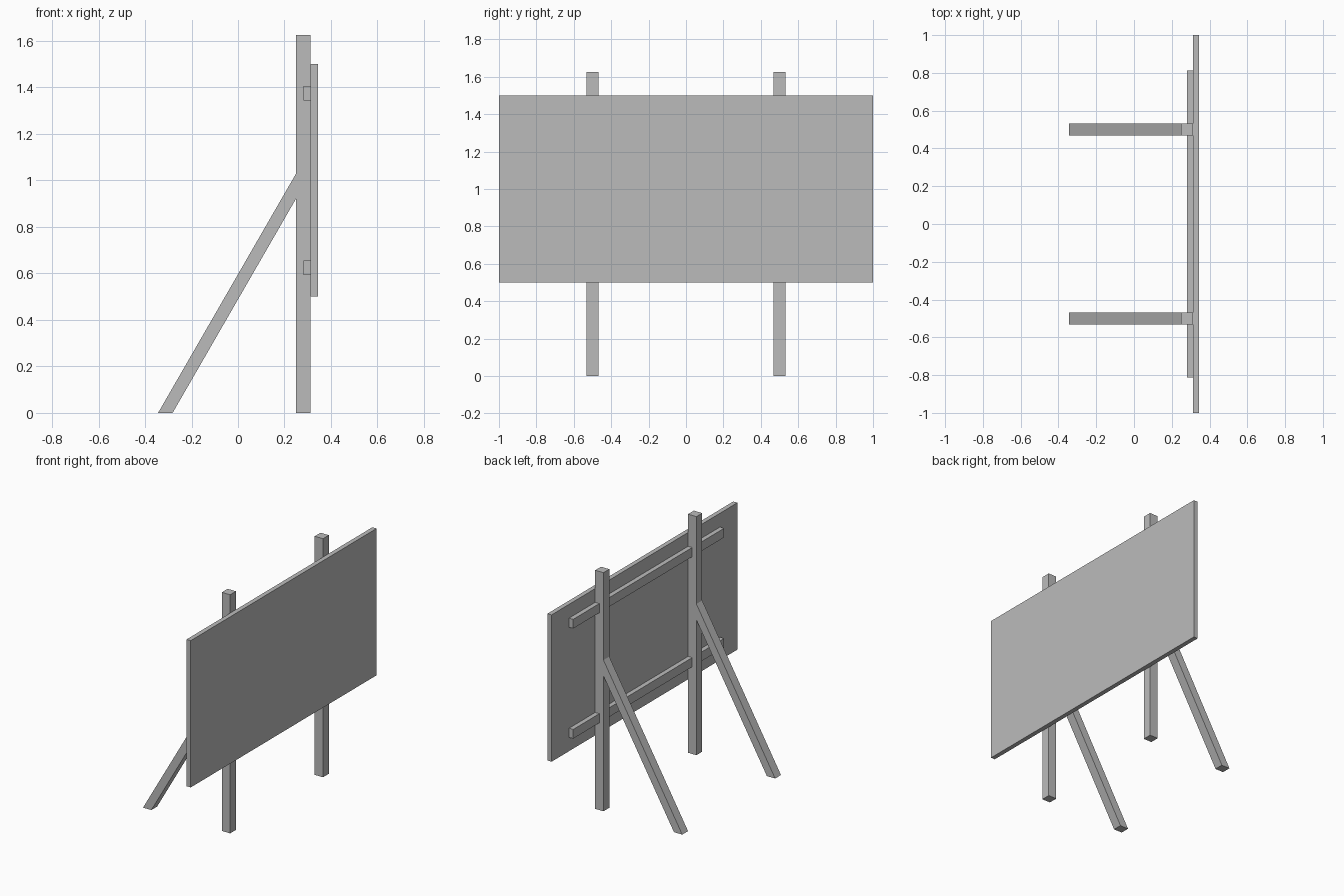
import bpy

cube = bpy.data.objects.get("Cube")
if cube:
    bpy.data.objects.remove(cube, do_unlink=True)

# One plain grey for the whole stand
GREY = (0.5, 0.5, 0.5, 1.0)
grey = bpy.data.materials.new("plain grey")
grey.use_nodes = True
grey.diffuse_color = GREY
grey.node_tree.nodes["Principled BSDF"].inputs["Base Color"].default_value = GREY

U = 1 / 16      # timber width
BACK = 0.25     # rear face of the posts
FACE = BACK + U  # front face of the posts, where the board is fixed


def prism(name, profile, y0, y1):
    """Extrude an x-z profile (anticlockwise seen from the front) along y."""
    n = len(profile)
    verts = [(x, y, z) for y in (y0, y1) for x, z in profile]
    faces = [list(range(n)), list(range(2 * n - 1, n - 1, -1))]
    for i in range(n):
        j = (i + 1) % n
        faces.append([j, i, n + i, n + j])
    mesh = bpy.data.meshes.new(name)
    mesh.from_pydata(verts, [], faces)
    mesh.materials.append(grey)
    obj = bpy.data.objects.new(name, mesh)
    bpy.context.collection.objects.link(obj)
    return obj


def rect(x0, x1, z0, z1):
    return [(x0, z0), (x1, z0), (x1, z1), (x0, z1)]


# Large display board
prism("board", rect(FACE, FACE + U / 2, 0.5, 1.5), -1, 1)

# Horizontal rails behind the board, let into the posts
for name, z in (("lower_rail", 0.625), ("upper_rail", 1.375)):
    prism(name, rect(FACE - U / 2, FACE, z - U / 2, z + U / 2), -0.8125, 0.8125)

# Upright posts with slanted braces cut flush to the ground and the post
foot = -0.34375
brace = [(foot, 0), (foot + U, 0), (BACK, 0.922), (BACK, 1.03)]
for side, y in (("right", -0.5), ("left", 0.5)):
    prism(side + "_post", rect(BACK, FACE, 0, 1.625), y - U / 2, y + U / 2)
    prism(side + "_brace", brace, y - U / 2, y + U / 2)
